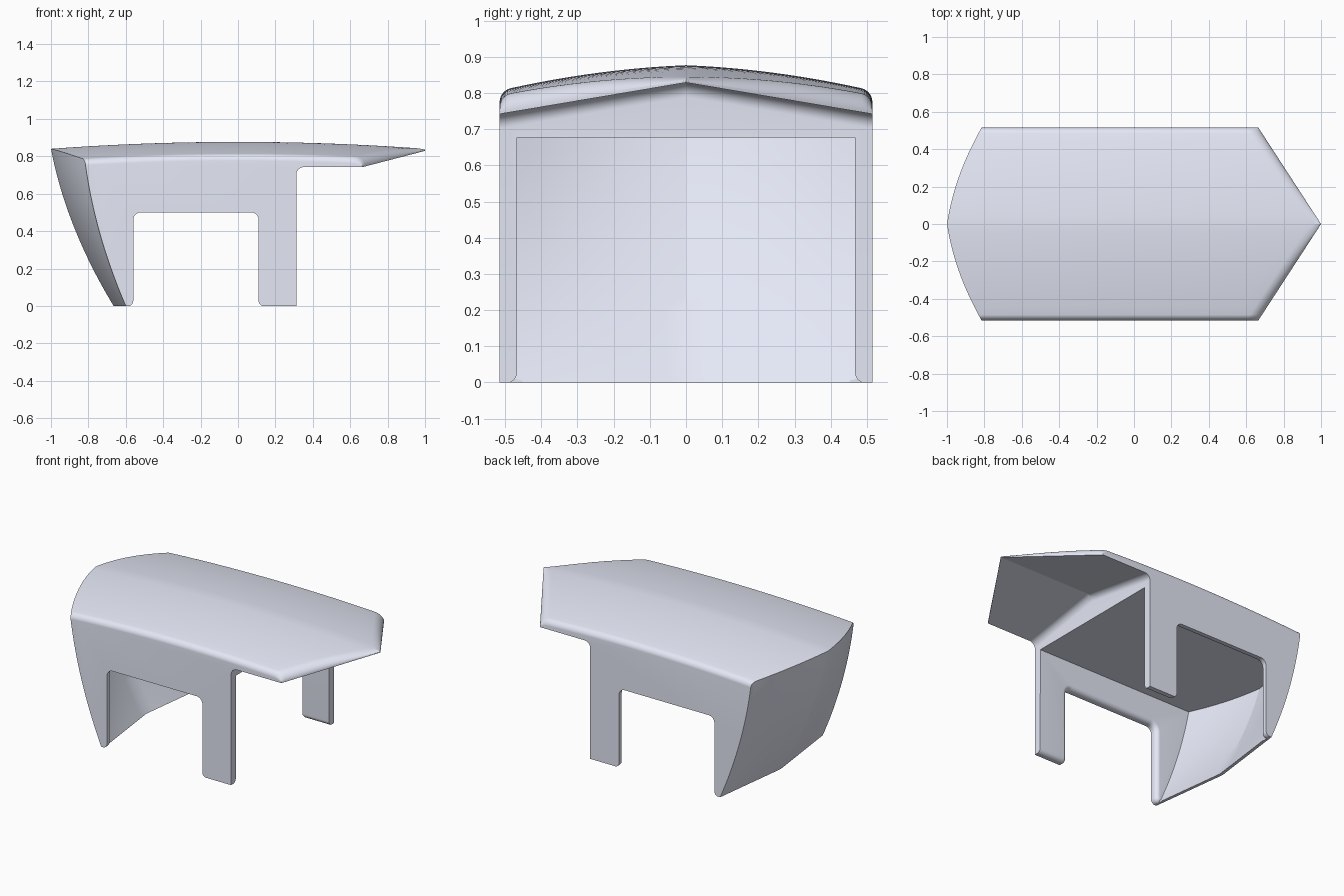
import bpy, bmesh, math

if "Cube" in bpy.data.objects:
    bpy.data.objects.remove(bpy.data.objects["Cube"])

W = 0.515      # half width
WI = 0.467     # half width of the hollow inside
R = 0.03       # roof edge and leg rounding
RN = 0.055     # nose edge rounding
LEG = 0.312    # front face of the legs
DIP = 0.002    # lets roundings cross the ground plane cleanly


def roof_z(x, y):
    y = abs(y)
    d = max(0, min(1, (y - (W - R)) / R))
    return 0.877 - 0.037 * x * x - 0.042 * y - 0.184 * y * y - R * (1 - math.sqrt(1 - d * d))


def top_x(y):
    w = abs(y) / W
    return -1 + 0.077 * w + 0.108 * w * w


def back_x(y, z):
    bottom = -0.665 + 0.065 * abs(y) / W
    t = z / roof_z(top_x(y), y)
    return bottom + (top_x(y) - bottom) * (t + 0.52 * t * (1 - t))


def arc(cx, cz, r, a0, a1, n=10):
    return [(cx + r * math.cos(math.radians(a0 + (a1 - a0) * i / n)),
             cz + r * math.sin(math.radians(a0 + (a1 - a0) * i / n))) for i in range(n + 1)]


def loft(name, sections):
    """Solid through a list of (y, xz profile) sections."""
    bm = bmesh.new()
    rings = [[bm.verts.new((x, y, z)) for x, z in prof] for y, prof in sections]
    for a, b in zip(rings, rings[1:]):
        for i in range(len(a)):
            j = (i + 1) % len(a)
            bm.faces.new((a[i], a[j], b[j], b[i]))
    bm.faces.new(rings[0][::-1])
    bm.faces.new(rings[-1])
    if bm.calc_volume(signed=True) < 0:
        bmesh.ops.reverse_faces(bm, faces=bm.faces)
    me = bpy.data.meshes.new(name)
    bm.to_mesh(me)
    bm.free()
    ob = bpy.data.objects.new(name, me)
    bpy.context.collection.objects.link(ob)
    return ob


def mirrored(half):
    return [(-y, v) for y, v in half[:0:-1]] + half


# Outer body: curved back, domed roof, overhanging pointed nose
def body_profile(y):
    w = abs(y) / W
    top = top_x(y)
    zt = roof_z(top, y)
    nose = 1 - 0.335 * w
    under = 0.742 + 0.087 * (1 - w)
    p = [(back_x(y, zt * i / 20), zt * i / 20) for i in range(20)]
    start = nose - RN / 0.838
    p += [(x, roof_z(x, y)) for x in [top + (start - top) * i / 24 for i in range(24)]]
    # roof rolls down to a thin edge along the nose
    drop = max(0, roof_z(nose, y) - under - 0.005)
    for i in range(11):
        a = math.pi / 2 * i / 10
        x = start + (nose - start) * math.sin(a)
        p.append((x, roof_z(x, y) - drop * (1 - math.cos(a))))
    p.append((nose, under))
    p += arc(LEG + 0.04, under - 0.04, 0.04, 90, 180)
    p.append((LEG, 0))
    return p


ys = [(W - R) * i / 12 for i in range(12)]
ys += [W - R + R * math.sin(math.pi / 2 * i / 10) for i in range(11)]
body = loft("canopy_shell", mirrored([(y, body_profile(y)) for y in ys]))


# Hollow inside, flared at the bottom so the legs get rounded inner edges
def hollow_profile(y, zt):
    zs = [-0.05 + (zt + 0.05) * i / 20 for i in range(21)]
    return [(back_x(y, z) + 0.02, z) for z in zs] + [(0.5, zt), (0.5, -0.05)]


stations = [(WI * i / 8, 0.677) for i in range(9)]
for i in range(9):
    a = math.pi / 2 * i / 8
    stations.append((WI + 0.0005 + R * (1 - math.cos(a)), R * (1 - math.sin(a)) - DIP))
hollow = loft("hollow_cutter", mirrored([(y, hollow_profile(y, zt)) for y, zt in stations]))


# Side openings between the legs, widening inwards to round their inner edges
def outline(off):
    mid, half = -0.225, 0.335
    right = [(half + R, -0.05)] + arc(half + R, R - DIP, R - off, 270, 180)
    right += arc(half - 0.04, 0.46, 0.04 + off, 0, 90)
    return [(mid + x, z) for x, z in right] + [(mid - x, z) for x, z in right[::-1]]


sides = [(0, outline(0)), (0.45, outline(0)), (0.46, outline(0.97 * R))]
for i in range(9):
    a = math.pi / 2 * i / 8
    sides.append((WI + R * (1 - math.cos(a)), outline(0.97 * R * (1 - math.sin(a)))))
sides.append((0.7, outline(0)))
opening = loft("opening_cutter", mirrored(sides))

bpy.context.view_layer.objects.active = body
for cutter in (hollow, opening):
    m = body.modifiers.new(cutter.name, 'BOOLEAN')
    m.operation = 'DIFFERENCE'
    m.solver = 'MANIFOLD'
    m.object = cutter
    bpy.ops.object.modifier_apply(modifier=m.name)
    bpy.data.objects.remove(cutter, do_unlink=True)

# Pale blue-grey finish
mat = bpy.data.materials.new("pale_grey")
mat.diffuse_color = (0.78, 0.81, 0.92, 1)
mat.use_nodes = True
mat.node_tree.nodes["Principled BSDF"].inputs["Base Color"].default_value = mat.diffuse_color
body.data.materials.clear()
body.data.materials.append(mat)

bpy.ops.object.select_all(action='DESELECT')
body.select_set(True)
bpy.context.view_layer.objects.active = body
bpy.ops.object.shade_smooth_by_angle(angle=math.radians(14))
